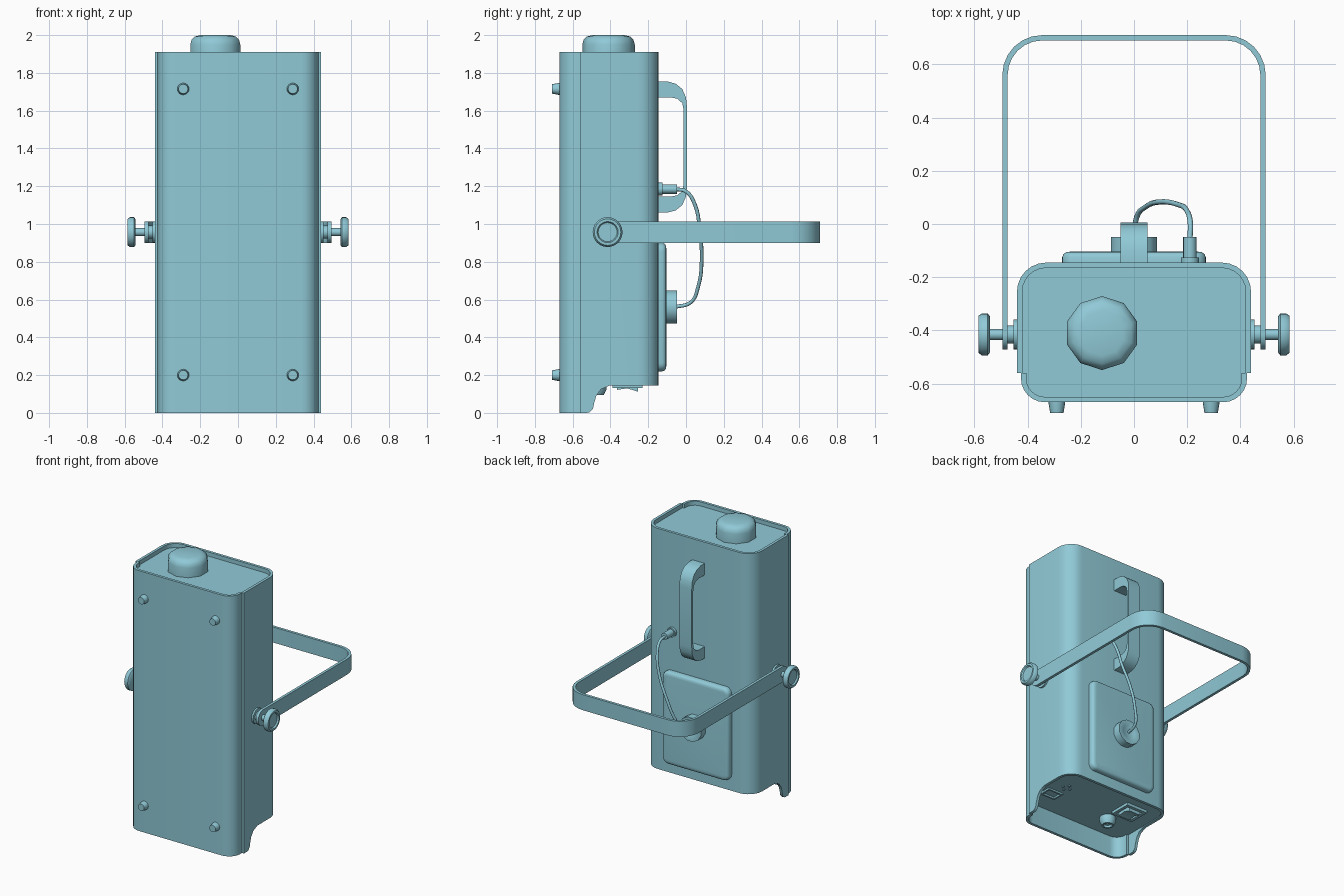
import bpy, bmesh
from math import sin, cos, pi, radians
from mathutils import Vector

cube = bpy.data.objects.get("Cube")
if cube:
    bpy.data.objects.remove(cube, do_unlink=True)

TEAL = (0.28, 0.59, 0.68, 1)
teal = bpy.data.materials.new("pale_teal")
teal.use_nodes = True
teal.diffuse_color = TEAL
teal.node_tree.nodes["Principled BSDF"].inputs["Base Color"].default_value = TEAL


def loft(name, loops, ring=False):
    """Skin equal-length loops; cap both ends, or join last to first if ring."""
    bm = bmesh.new()
    rows = [[bm.verts.new(p) for p in loop] for loop in loops]
    n = len(rows[0])
    pairs = list(zip(rows, rows[1:])) + ([(rows[-1], rows[0])] if ring else [])
    for a, b in pairs:
        for i in range(n):
            j = (i + 1) % n
            bm.faces.new((a[i], a[j], b[j], b[i]))
    if not ring:
        bm.faces.new(rows[0])
        bm.faces.new(rows[-1])
    bmesh.ops.recalc_face_normals(bm, faces=bm.faces)
    mesh = bpy.data.meshes.new(name)
    bm.to_mesh(mesh)
    bm.free()
    obj = bpy.data.objects.new(name, mesh)
    bpy.context.scene.collection.objects.link(obj)
    mesh.materials.append(teal)
    return obj


def lathe(name, centre, axis, profile, n=24, turn=0.0):
    """Round part from (radius, distance along axis) pairs."""
    q = Vector(axis).to_track_quat('Z', 'Y')
    c = Vector(centre)
    angles = [2 * pi * (i + turn) / n for i in range(n)]
    return loft(name, [[c + q @ Vector((r * cos(a), r * sin(a), t)) for a in angles]
                       for r, t in profile])


def arc(cx, cy, r, start, steps=6):
    return [(cx + r * cos(radians(start + 90 * i / steps)),
             cy + r * sin(radians(start + 90 * i / steps))) for i in range(steps + 1)]


def rounded_rect(hx, y0, y1, r):
    return (arc(hx - r, y0 + r, r, 270) + arc(hx - r, y1 - r, r, 0)
            + arc(r - hx, y1 - r, r, 90) + arc(r - hx, y0 + r, r, 180))


def body_outline(inset):
    """Case section: narrower front shell stepping out to the back shell."""
    f, b = 0.425 - inset, 0.44 - inset
    rf, rb = 0.09 - inset, 0.11 - inset
    y0, y1 = -0.67 + inset, -0.145 - inset
    half = (arc(f - rf, y0 + rf, rf, 270) + [(f, -0.56), (b, -0.56)]
            + arc(b - rb, y1 - rb, rb, 0))
    return half + [(-x, y) for x, y in reversed(half)]


def at_z(outline, z):
    return [(x, y, z) for x, y in outline]


def prism_x(name, profile, x0, x1):
    return loft(name, [[(x, y, z) for y, z in profile] for x in (x0, x1)])


# Case shell, open at both ends, with the lower back cut away
outer, inner = body_outline(0), body_outline(0.02)
case = loft("case_shell", [at_z(outer, 0), at_z(outer, 1.91),
                           at_z(inner, 1.91), at_z(inner, 0)], ring=True)
cutter = prism_x("case_cutter", [
    (-0.53, -0.1), (-0.53, -0.001), (-0.51, 0.003), (-0.493, 0.02), (-0.487, 0.05),
    (-0.475, 0.09), (-0.45, 0.125), (-0.405, 0.145), (0.1, 0.145), (0.1, -0.1)], -0.7, 0.7)
cutter.hide_render = True
cut = case.modifiers.new("cut", 'BOOLEAN')
cut.operation, cut.solver, cut.object = 'DIFFERENCE', 'EXACT', cutter
bpy.context.view_layer.update()
cut_mesh = bpy.data.meshes.new_from_object(
    case.evaluated_get(bpy.context.evaluated_depsgraph_get()))
case.modifiers.clear()
case.data = cut_mesh
bpy.data.objects.remove(cutter, do_unlink=True)

# End panels
loft("top_panel", [at_z(inner, 1.86), at_z(inner, 1.88)])
loft("bottom_panel", [at_z(inner, 0.152), at_z(inner, 0.17)])

# Top cap
lathe("top_cap", (-0.12, -0.41, 0), (0, 0, 1),
      [(0.139, 1.875), (0.139, 1.95), (0.132, 1.975), (0.115, 1.992), (0.085, 2.0)], 10, 0.5)

# Front feet
for side in (-1, 1):
    for height, z in (("lower", 0.2), ("upper", 1.715)):
        lathe(f"{height}_foot_{'left' if side > 0 else 'right'}", (side * 0.29, 0, z),
              (0, -1, 0), [(0.032, 0.66), (0.031, 0.675), (0.025, 0.71)], 16)

# Carrying bracket: flat strap swept around a U, with round ends
PY, PZ, HALF = -0.415, 0.957, 0.057


def strap_side(inset):
    r = 0.15 - inset
    right = [(0.495 - inset, PY)] + arc(0.345, 0.56, r, 0)
    return right + [(-x, y) for x, y in reversed(right)]


loft("bracket_strap", [[(a[0], a[1], PZ - HALF), (a[0], a[1], PZ + HALF),
                        (b[0], b[1], PZ + HALF), (b[0], b[1], PZ - HALF)]
                       for a, b in zip(strap_side(0), strap_side(0.02))])
for side in (-1, 1):
    tag = "left" if side > 0 else "right"
    pivot, axis = (0, PY, PZ), (side, 0, 0)
    lathe("bracket_end_" + tag, pivot, axis, [(HALF, 0.475), (HALF, 0.495)])
    lathe("pivot_washer_" + tag, pivot, axis,
          [(0.056, 0.43), (0.056, 0.453), (0.034, 0.453), (0.034, 0.475)])
    lathe("pivot_shaft_" + tag, pivot, axis, [(0.021, 0.47), (0.021, 0.55)], 16)
    lathe("clamp_knob_" + tag, pivot, axis,
          [(0.068, 0.542), (0.079, 0.55), (0.079, 0.572), (0.07, 0.584),
           (0.056, 0.584), (0.05, 0.574)])

# Carry handle on the back
upper = [(-0.15, 1.755), (-0.1, 1.755), (-0.055, 1.743), (-0.02, 1.715), (0, 1.67), (0.005, 1.62)]
under = [(-0.012, 1.6), (-0.02, 1.64), (-0.045, 1.663), (-0.08, 1.67), (-0.15, 1.67)]
MID = 1.4075


def flip(points):
    return [(y, 2 * MID - z) for y, z in reversed(points)]


prism_x("carry_handle", upper + flip(upper) + flip(under) + under, -0.05, 0.05)

# Back cover plate with soft edges
loft("back_cover", [[(x, y, z) for x, z in rounded_rect(0.27 - d, 0.22 + d, 0.9 - d, 0.045 - d)]
                    for y, d in ((-0.15, 0), (-0.125, 0), (-0.113, 0.005),
                                 (-0.106, 0.015), (-0.104, 0.03))])

# Power plug on the cover, cable gland and cable
lathe("power_plug", (0, 0, 0.56), (0, 1, 0),
      [(0.09, -0.115), (0.09, -0.048), (0.06, -0.048), (0.05, -0.054)], 12, 0.5)
lathe("cable_gland", (0.21, 0, 1.185), (0, 1, 0),
      [(0.034, -0.15), (0.034, -0.125), (0.025, -0.125), (0.025, -0.048)], 16)
curve = bpy.data.curves.new("cable", 'CURVE')
curve.dimensions = '3D'
curve.bevel_depth, curve.bevel_resolution, curve.resolution_u = 0.01, 2, 5
curve.use_fill_caps = True
path = [(0.21, -0.06, 1.185), (0.212, 0, 1.172), (0.2, 0.048, 1.1), (0.165, 0.073, 0.96),
        (0.1, 0.083, 0.81), (0.045, 0.065, 0.67), (0.01, 0.025, 0.585), (0, -0.06, 0.56)]
spline = curve.splines.new('BEZIER')
spline.bezier_points.add(len(path) - 1)
for point, co in zip(spline.bezier_points, path):
    point.co = co
    point.handle_left_type = point.handle_right_type = 'AUTO'
curve.materials.append(teal)
bpy.context.scene.collection.objects.link(bpy.data.objects.new("cable", curve))

# Underside fittings: framed rocker switch, round port, socket, indicator dots


def frame(name, cx, cy, hx, hy, rim, z):
    def loop(d, height):
        return [(cx + sx * (hx - d), cy + sy * (hy - d), height)
                for sx, sy in ((-1, -1), (1, -1), (1, 1), (-1, 1))]
    loft(name, [loop(0, 0.16), loop(0, z), loop(rim, z), loop(rim, 0.16)], ring=True)


frame("switch_frame", -0.22, -0.31, 0.085, 0.08, 0.022, 0.132)
prism_x("rocker_switch", [(-0.365, 0.16), (-0.365, 0.122), (-0.31, 0.13),
                          (-0.255, 0.112), (-0.255, 0.16)], -0.265, -0.175)
lathe("round_port", (-0.17, -0.475, 0), (0, 0, -1),
      [(0.055, -0.16), (0.055, -0.125), (0.04, -0.095), (0.03, -0.095), (0.025, -0.11)], 16)
frame("data_socket", 0.33, -0.46, 0.06, 0.045, 0.012, 0.14)
for i in range(4):
    lathe(f"indicator_dot_{i + 1}", (0.3 + 0.03 * cos(i * pi / 2), -0.34 + 0.03 * sin(i * pi / 2), 0),
          (0, 0, -1), [(0.009, -0.155), (0.009, -0.145)], 8)

# Smooth rounded surfaces, keep real edges crisp
for obj in bpy.context.scene.collection.objects:
    if obj.type == 'MESH' and teal.name in obj.data.materials:
        obj.data.shade_smooth()
        obj.data.set_sharp_from_angle(angle=radians(40))
